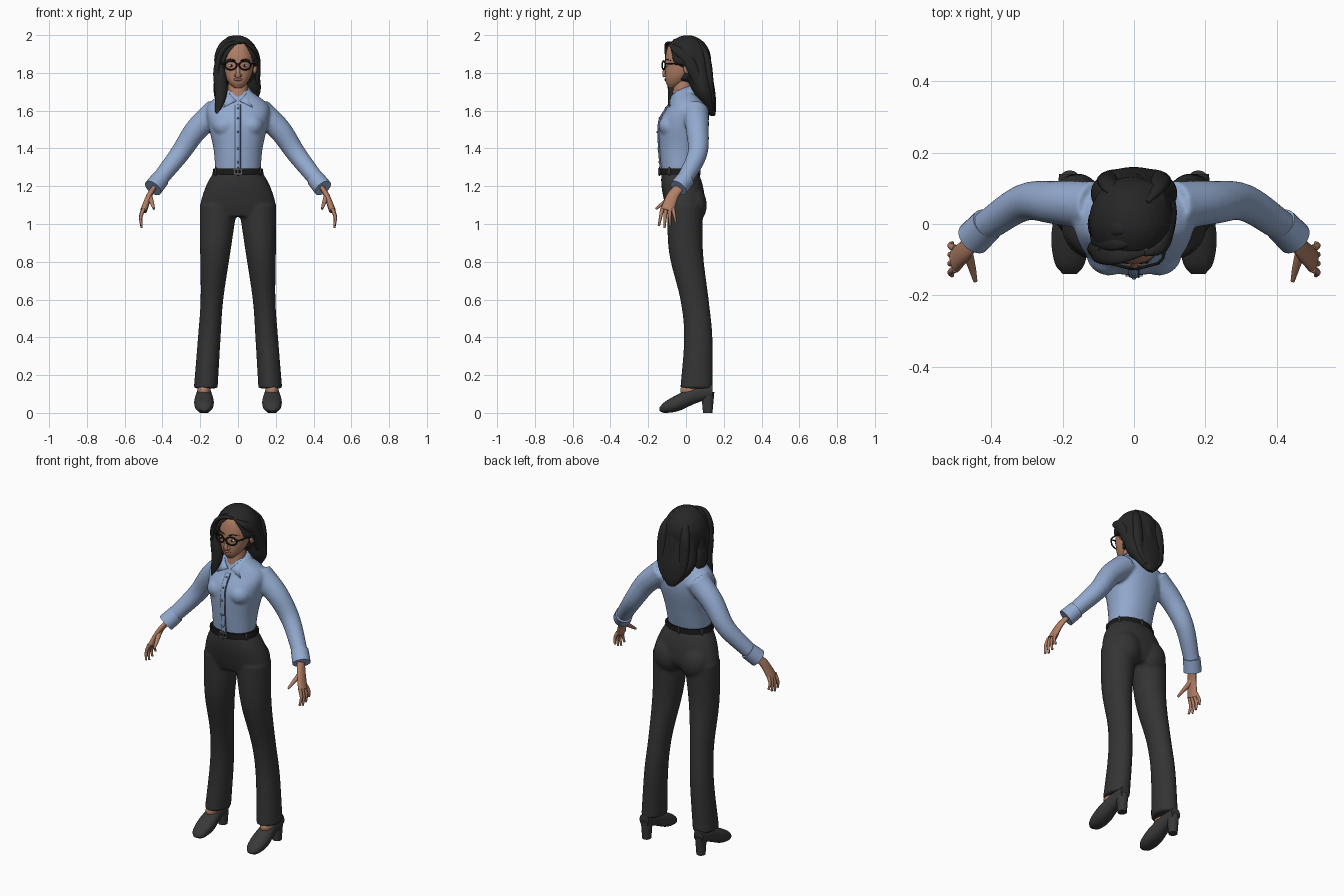
import bpy, bmesh
from math import sin, cos, pi, radians, copysign
from mathutils import Vector, Matrix

old = bpy.data.objects.get("Cube")
if old:
    bpy.data.objects.remove(old, do_unlink=True)

X, Y, Z = Matrix.Identity(3)


def material(name, *rgb):
    made = bpy.data.materials.new(name)
    made.use_nodes = True
    made.diffuse_color = (*rgb, 1)
    made.node_tree.nodes["Principled BSDF"].inputs["Base Color"].default_value = (*rgb, 1)
    return made


blue = material("shirt blue", .29, .4, .62)
navy = material("button blue", .1, .15, .27)
skin = material("skin", .44, .21, .13)
lip = material("lip", .3, .1, .08)
hair_black = material("hair black", .02, .02, .02)
charcoal = material("trouser charcoal", .034, .034, .034)
leather = material("shoe leather", .04, .04, .04)
black = material("gloss black", .01, .01, .01)
white = material("eye white", .6, .57, .54)
steel = material("buckle steel", .25, .25, .25)


def resample(rows, steps=5):
    """Smooth curve passing through every row."""
    rows = [Vector(row) for row in rows]
    padded = [rows[0] * 2 - rows[1], *rows, rows[-1] * 2 - rows[-2]]
    curve = []
    for a, b, c, d in zip(padded, padded[1:], padded[2:], padded[3:]):
        for step in range(steps):
            t = step / steps
            curve.append(b + ((c - a) * t + (a * 2 - b * 5 + c * 4 - d) * t * t
                              + (b * 3 - a - c * 3 + d) * t * t * t) / 2)
    return curve + [rows[-1]]


def skin_rings(bm, rings, sides, power=2):
    """Join elliptical rings, each given as centre and two half-axis vectors."""
    loops = []
    for centre, u, v in rings:
        loop = []
        for k in range(sides):
            c, s = cos(2 * pi * k / sides), sin(2 * pi * k / sides)
            c, s = (copysign(abs(w) ** (2 / power), w) for w in (c, s))
            loop.append(bm.verts.new(centre + u * c + v * s))
        loops.append(loop)
    for low, high in zip(loops, loops[1:]):
        for k in range(sides):
            j = (k + 1) % sides
            bm.faces.new((low[k], low[j], high[j], high[k]))
    bm.faces.new(loops[0])
    bm.faces.new(loops[-1])


def stack(bm, sections, centre_x=lambda at: 0, along=Z, across=Y, side=1, power=2.2):
    """Body from sections: position, half width, near edge, far edge."""
    rings = []
    for at, width, near, far in resample(sections):
        middle = X * centre_x(at) * side + along * at + across * (near + far) / 2
        rings.append((middle, X * width, across * (far - near) / 2))
    skin_rings(bm, rings, 36, power)


def limb(bm, path, start, end, squash=1, ref=Y, side=1, lock=False, sides=16):
    """Tube along a path; a lock swells in the middle and thins at both ends."""
    points = [Vector((p.x * side, p.y, p.z)) for p in resample(path)]
    last = len(points) - 1
    rings = []
    for i, point in enumerate(points):
        t = i / last
        tangent = (points[min(i + 1, last)] - points[max(i - 1, 0)]).normalized()
        u = (ref - tangent * ref.dot(tangent)).normalized()
        radius = start + (end - start) * t
        if lock:
            radius *= .25 + .75 * sin(pi * t)
        rings.append((point, u * radius, tangent.cross(u) * radius * squash))
    skin_rings(bm, rings, sides)


def ball(bm, centre, radii, side=1):
    place = Matrix.Translation((centre[0] * side, *centre[1:])) @ Matrix.Diagonal((*radii, 1))
    bmesh.ops.create_uvsphere(bm, u_segments=24, v_segments=14, radius=1, matrix=place)


def box(bm, centre, size):
    place = Matrix.Translation(centre) @ Matrix.Diagonal((*size, 1))
    bmesh.ops.create_cube(bm, size=1, matrix=place)


def blend(ob, voxel):
    remesh = ob.modifiers.new("blend", 'REMESH')
    remesh.mode, remesh.voxel_size, remesh.use_smooth_shade = 'VOXEL', voxel, True


def finish(name, bm, mat, mirror=False, voxel=0, cutter=None):
    bmesh.ops.recalc_face_normals(bm, faces=bm.faces)
    mesh = bpy.data.meshes.new(name)
    bm.to_mesh(mesh)
    bm.free()
    mesh.materials.append(mat)
    ob = bpy.data.objects.new(name, mesh)
    bpy.context.collection.objects.link(ob)
    bpy.ops.object.select_all(action='DESELECT')
    ob.select_set(True)
    bpy.context.view_layer.objects.active = ob
    bpy.ops.object.shade_smooth_by_angle(angle=radians(50))
    if mirror:
        ob.modifiers.new("mirror", 'MIRROR').use_mirror_merge = False
    if voxel:
        blend(ob, voxel)
        if cutter:
            cut = ob.modifiers.new("opening", 'BOOLEAN')
            cut.operation, cut.object = 'DIFFERENCE', cutter
            blend(ob, voxel)
        relax = ob.modifiers.new("relax", 'SMOOTH')
        relax.factor, relax.iterations = .5, 3
    return ob


def part(name, mat, build, *args, mirror=False, **options):
    """One object made by a single builder call."""
    bm = bmesh.new()
    build(bm, *args, **options)
    return finish(name, bm, mat, mirror)


# Shirt: trunk, bust and sleeves blended together
trunk = [(1.28, .12, -.13, .06), (1.4, .13, -.14, .09), (1.54, .16, -.14, .12),
         (1.63, .16, -.09, .11), (1.71, .06, -.06, .04)]
bm = bmesh.new()
stack(bm, trunk)
for side in (1, -1):
    ball(bm, (.07, -.08, 1.52), (.065, .065, .06), side)
    limb(bm, [(.11, .05, 1.6), (.22, .06, 1.5), (.31, .06, 1.37), (.42, -.01, 1.23)],
         .07, .043, side=side, sides=24)
finish("shirt", bm, blue, voxel=.009)
part("cuffs", blue, limb, [(.41, 0, 1.24), (.45, -.04, 1.19)], .048, .05, mirror=True, sides=24)

# Button placket following the front of the trunk, and buttons
front = [(0, near - .002, at) for at, width, near, far in trunk[:-1]]
part("placket", blue, limb, front, .015, .015, squash=.4, ref=X)
part("placket_seam", navy, limb, [(.013, y, z) for x, y, z in front], .003, .003, squash=2, ref=X)
bm = bmesh.new()
for point in resample(front)[2::3]:
    ball(bm, point - Y * .006, (.006, .004, .006))
finish("buttons", bm, navy)

# Folded collar, wrapped from the nape to the throat
bm = bmesh.new()
previous = None
for step in range(9):
    t = step / 8
    turn = .95 * pi * t
    top = X * sin(turn) * .06 + Y * (.07 * cos(turn) - .02) + Z * (1.74 - .085 * t * t)
    turn *= .75
    low = X * sin(turn) * .1 + Y * (.11 * cos(turn) - .02) + Z * (1.69 - .075 * t * t)
    edge = [bm.verts.new(top), bm.verts.new(low)]
    if previous:
        bm.faces.new((*previous, *reversed(edge)))
    previous = edge
collar = finish("collar", bm, blue, mirror=True)
collar.modifiers.new("thickness", 'SOLIDIFY').thickness = .008

# Trousers: hips, seat and legs blended together
bm = bmesh.new()
stack(bm, [(1.29, .12, -.13, .06), (1.2, .17, -.13, .09), (1.1, .2, -.11, .1), (1.04, .19, -.09, .07)])
for side in (1, -1):
    ball(bm, (.085, .04, 1.1), (.09, .07, .1), side)
    stack(bm, [(1.1, .1, -.1, .09), (.85, .08, -.09, .09), (.6, .06, -.03, .12),
               (.4, .06, -.01, .14), (.13, .063, -.03, .14)],
          centre_x=lambda z: .18 - .07 * z, side=side, power=2)
finish("trousers", bm, charcoal, voxel=.009)

# Belt, loops and buckle
part("belt", black, stack, [(1.26, .137, -.14, .07), (1.295, .13, -.14, .07)])
bm = bmesh.new()
for angle in range(30, 360, 60):
    ball(bm, (.135 * cos(radians(angle)), .105 * sin(radians(angle)) - .035, 1.277), (.008, .008, .024))
finish("belt_loops", bm, charcoal)
bm = bmesh.new()
for sign in (1, -1):
    box(bm, (sign * .022, -.143, 1.278), (.005, .008, .03))
    box(bm, (0, -.143, 1.278 + sign * .013), (.048, .008, .005))
finish("buckle", bm, steel)

# Shoes, heels and ankles


def foot_x(at):
    return .18


part("shoes", leather, stack, [(-.14, .02, .01, .03), (-.11, .042, 0, .06), (-.04, .052, .01, .1),
                               (.05, .04, .05, .14), (.14, .03, .08, .15)],
     centre_x=foot_x, along=Y, across=Z, mirror=True)
part("shoe_heels", leather, stack, [(0, .024, .09, .14), (.11, .03, .08, .15)], centre_x=foot_x, mirror=True)
part("ankles", skin, ball, (.18, .02, .12), (.035, .05, .04), mirror=True)

# Hands: palm, fanned fingers and thumb
bm = bmesh.new()
limb(bm, [(.44, -.03, 1.2), (.47, -.07, 1.15), (.5, -.1, 1.07)], .025, .036, squash=.5)
for finger in range(4):
    y = .019 * finger - .126
    fan = .011 * finger - .018
    reach = (.09, .1, .09, .07)[finger]
    limb(bm, [(.5, y, 1.08), (.515, y + fan / 2, 1.08 - reach / 2), (.51, y + fan, 1.08 - reach)],
         .011, .006, sides=10)
limb(bm, [(.47, -.07, 1.15), (.455, -.12, 1.11), (.445, -.16, 1.08)], .016, .006, ref=X)
finish("hands", bm, skin, mirror=True)

# Head: neck, skull, nose, ears
part("neck", skin, limb, [(0, -.02, 1.64), (0, -.01, 1.79)], .056, .052)
bm = bmesh.new()
stack(bm, [(1.72, .02, -.09, -.06), (1.75, .05, -.107, 0), (1.8, .075, -.11, .05),
           (1.88, .086, -.11, .1), (1.95, .07, -.09, .09), (1.98, .04, -.04, .05)])
limb(bm, [(0, -.104, 1.85), (0, -.117, 1.8), (0, -.112, 1.78)], .008, .015, squash=.7, ref=X)
for side in (1, -1):
    ball(bm, (.013, -.109, 1.787), (.009, .01, .008), side)
    ball(bm, (.089, .006, 1.825), (.012, .02, .03), side)
finish("head", bm, skin)
part("lips", lip, ball, (0, -.107, 1.765), (.025, .008, .008))

# Eyes, brows and glasses
part("eyes", white, ball, (.035, -.1, 1.838), (.015, .009, .007), mirror=True)
part("irises", black, ball, (.035, -.107, 1.838), (.006, .004, .006), mirror=True)
part("eyebrows", hair_black, limb, [(.014, -.109, 1.865), (.04, -.103, 1.872), (.064, -.08, 1.865)],
     .004, .002, mirror=True, sides=8)
bm = bmesh.new()
rim = [radians(angle) for angle in range(0, 361, 30)]
limb(bm, [(.038 + .031 * cos(a), .008 * cos(a) - .118, 1.84 + .023 * sin(a)) for a in rim],
     .004, .004, sides=8)
limb(bm, [(0, -.127, 1.847), (.009, -.125, 1.844)], .003, .003, sides=8)
limb(bm, [(.068, -.11, 1.848), (.084, -.085, 1.848), (.094, .01, 1.845)], .004, .004, ref=X, sides=8)
finish("glasses", bm, black, mirror=True)

# Hair: cap and long back, with an opening for the face and left ear
bm = bmesh.new()
ball(bm, (.01, -.105, 1.815), (.088, .092, .13))
ball(bm, (.12, -.055, 1.79), (.06, .085, .065))
cutter = finish("hair_cutter", bm, hair_black, voxel=.008)
cutter.hide_render = True
cutter.hide_viewport = True
bm = bmesh.new()
ball(bm, (-.007, .008, 1.868), (.12, .126, .132))
stack(bm, [(1.93, .09, -.01, .12), (1.82, .11, 0, .135), (1.7, .12, .03, .155),
           (1.62, .07, .08, .16), (1.57, .02, .13, .155)])
finish("hair", bm, hair_black, voxel=.007, cutter=cutter)

# Loose locks: swept fringe, front strands, left side and back waves
bm = bmesh.new()
for k in range(3):
    y = .04 * k - .08
    limb(bm, [(.03, y, 1.96 + .01 * k), (-.05, y - .01, 1.95 + .015 * k), (-.1, y, 1.88),
              (-.11, y + .01, 1.78), (-.1, y + .01, 1.7)], .03, .03, squash=.5, lock=True)
limb(bm, [(-.09, -.07, 1.92), (-.1, -.07, 1.82), (-.09, -.07, 1.7), (-.11, -.085, 1.58)],
     .03, .04, squash=.8, ref=X, lock=True)
limb(bm, [(-.1, 0, 1.84), (-.1, 0, 1.72), (-.1, .02, 1.62)], .05, .05, squash=.6, lock=True)
limb(bm, [(.03, -.085, 1.96), (.08, -.06, 1.93), (.1, .01, 1.87), (.1, .06, 1.76), (.08, .1, 1.65)],
     .025, .035, squash=.6, lock=True)
for x in (-.07, 0, .07):
    limb(bm, [(x / 2, .06, 1.975), (x, .11, 1.88), (x, .13, 1.7), (x / 2, .15, 1.6)],
         .03, .03, squash=.7, ref=X, lock=True)
finish("hair_locks", bm, hair_black)
